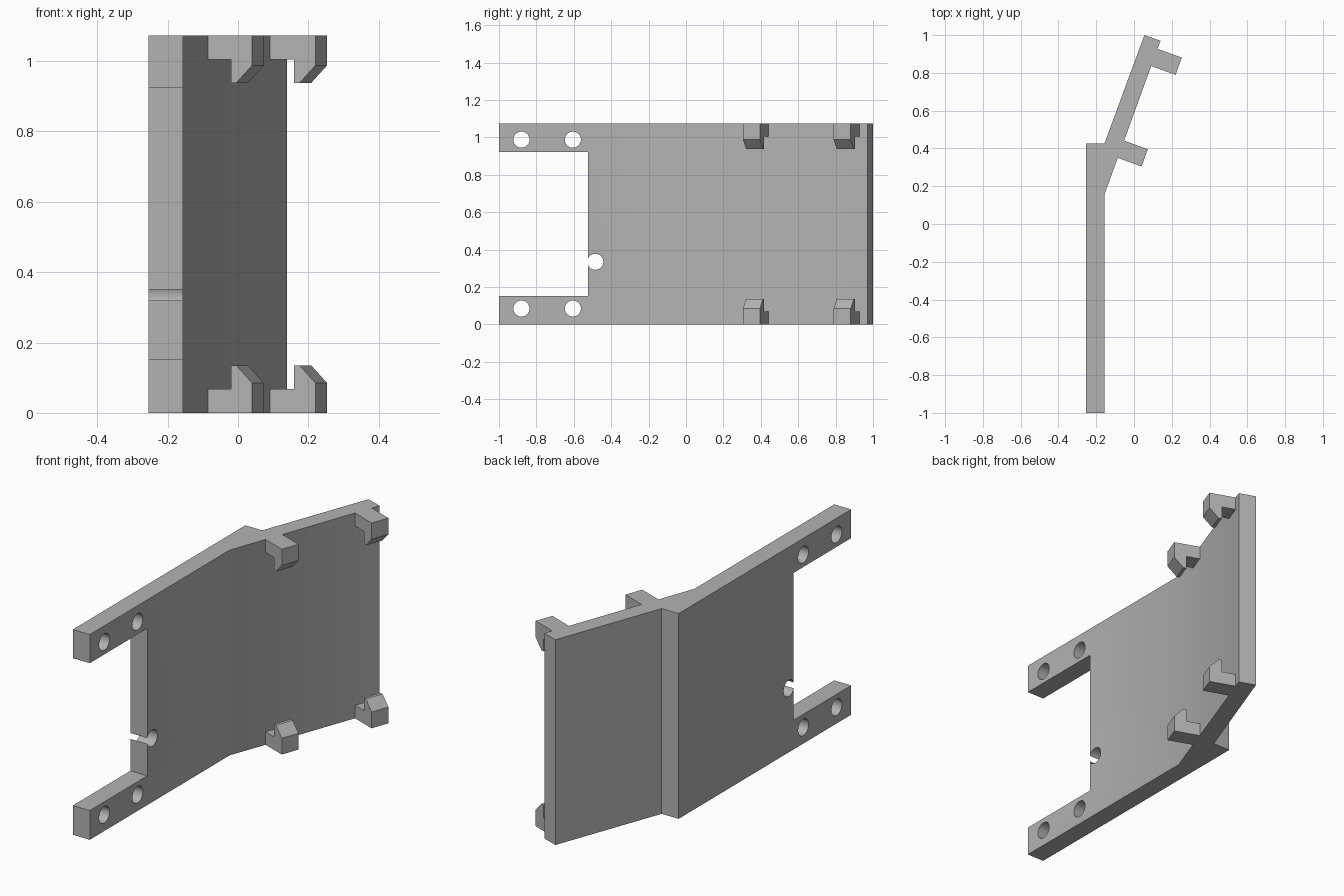
import bpy, bmesh
from math import radians, cos, sin
from mathutils import Vector, Matrix

cube = bpy.data.objects.get("Cube")
if cube:
    bpy.data.objects.remove(cube, do_unlink=True)

HEIGHT = 1.073
BEND = radians(20)
ALONG = Vector((sin(BEND), cos(BEND), 0))    # direction along the angled panel
OUT = Vector((cos(BEND), -sin(BEND), 0))     # direction away from its face
UP = Vector((0, 0, 1))

grey = bpy.data.materials.new("light grey")
grey.use_nodes = True
colour = (0.45, 0.45, 0.45, 1)
grey.diffuse_color = colour
grey.node_tree.nodes["Principled BSDF"].inputs["Base Color"].default_value = colour


def prism(name, points, depth):
    """Extrude a closed outline of 3D points along a depth vector."""
    bm = bmesh.new()
    face = bm.faces.new([bm.verts.new(p) for p in points])
    top = bmesh.ops.extrude_face_region(bm, geom=[face])["geom"]
    bmesh.ops.translate(bm, vec=depth, verts=[v for v in top if isinstance(v, bmesh.types.BMVert)])
    bmesh.ops.recalc_face_normals(bm, faces=bm.faces)
    return finish(name, bm)


def finish(name, bm):
    mesh = bpy.data.meshes.new(name)
    bm.to_mesh(mesh)
    bm.free()
    mesh.materials.append(grey)
    obj = bpy.data.objects.new(name, mesh)
    bpy.context.collection.objects.link(obj)
    return obj


def hole_cutter(y, z):
    bm = bmesh.new()
    place = Matrix.Translation((-0.205, y, z)) @ Matrix.Rotation(radians(90), 4, 'Y')
    bmesh.ops.create_cone(bm, cap_ends=True, segments=40, radius1=0.043,
                          radius2=0.043, depth=0.3, matrix=place)
    return finish("hole_cutter", bm)


def cut(target, cutter):
    mod = target.modifiers.new("cut", 'BOOLEAN')
    mod.operation = 'DIFFERENCE'
    mod.solver = 'EXACT'
    mod.object = cutter
    bpy.context.view_layer.objects.active = target
    bpy.ops.object.modifier_apply(modifier=mod.name)
    bpy.data.objects.remove(cutter, do_unlink=True)


# Bent plate: flat panel with a thick step behind the angled panel
outline = [(-0.255, -1), (-0.157, -1), (-0.157, 0.155), (0.14, 0.97),
           (0.055, 1), (-0.157, 0.425), (-0.255, 0.425)]
plate = prism("bent_plate", [Vector((x, y, 0)) for x, y in outline], UP * HEIGHT)

# Opening that leaves two arms
opening = [(-1.2, 0.153), (-0.525, 0.153), (-0.525, 0.923), (-1.2, 0.923)]
cut(plate, prism("opening_cutter", [Vector((-0.4, y, z)) for y, z in opening],
                 Vector((0.4, 0, 0))))

# Screw holes in the arms and a cable notch in the opening's edge
for y in (-0.88, -0.605):
    for z in (0.085, HEIGHT - 0.085):
        cut(plate, hole_cutter(y, z))
cut(plate, hole_cutter(-0.485, 0.335))

plate.select_set(True)
bpy.context.view_layer.objects.active = plate
bpy.ops.object.shade_smooth_by_angle(angle=radians(30))

# Hooks: outward offset and height, with a chamfered lip; top ones are flipped
hook = [(-0.02, 0), (0.133, 0), (0.133, 0.085), (0.085, 0.135),
        (0.069, 0.135), (0.069, 0.068), (-0.02, 0.068)]
for place, root in (("inner", Vector((-0.085, 0.35, 0))), ("outer", Vector((0.095, 0.835, 0)))):
    for level in ("bottom", "top"):
        points = [root + OUT * d + UP * (z if level == "bottom" else HEIGHT - z)
                  for d, z in hook]
        prism(f"{place}_{level}_hook", points, ALONG * 0.097)
